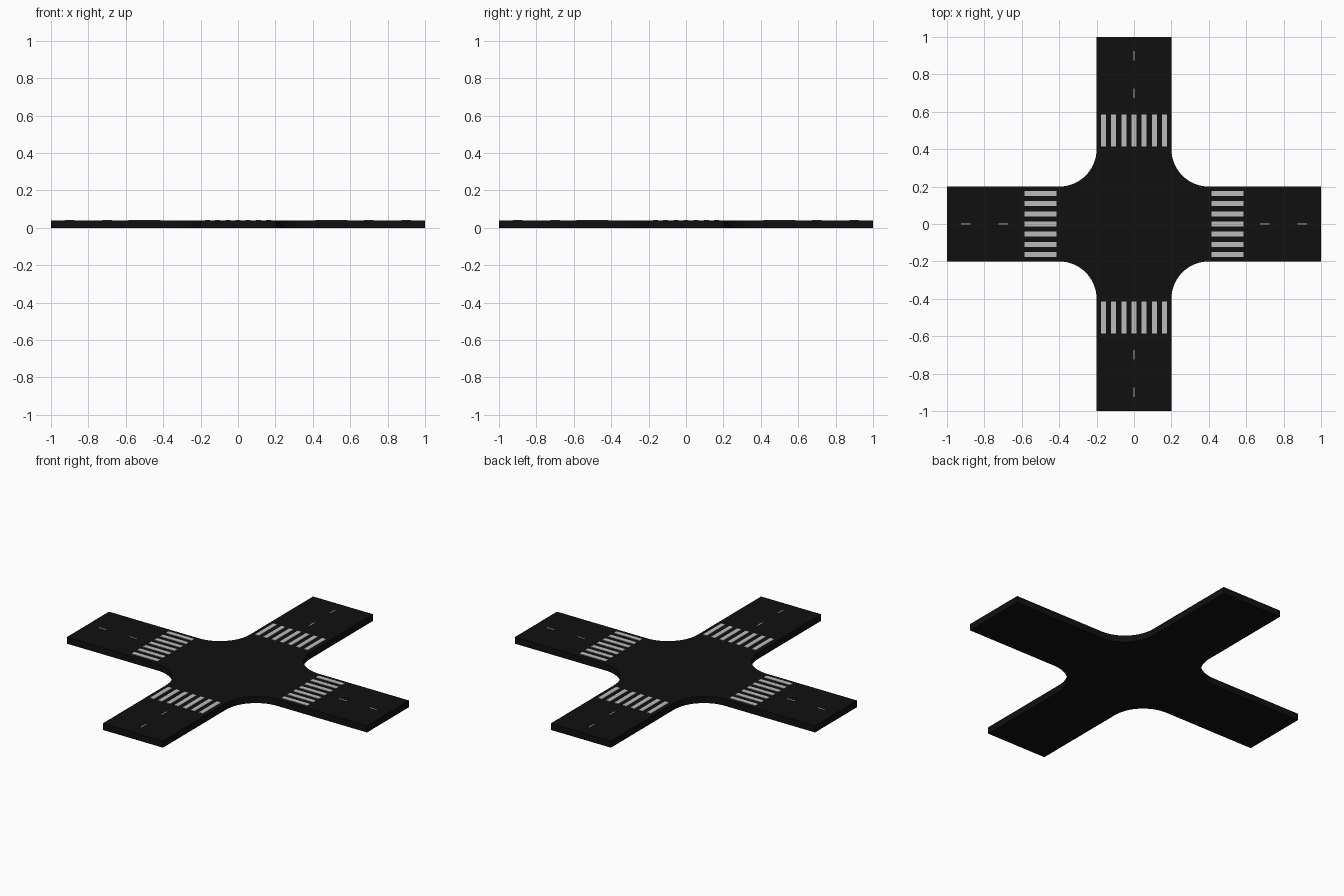
import bpy, bmesh, math
from mathutils import Matrix, Vector

if "Cube" in bpy.data.objects:
    bpy.data.objects.remove(bpy.data.objects["Cube"])

H, HALF, R, C = 0.04, 0.2, 0.2, 0.4   # slab height, half road width, corner radius and centre


def material(name, v):
    m = bpy.data.materials.new(name)
    m.diffuse_color = (v, v, v, 1)
    m.use_nodes = True
    m.node_tree.nodes["Principled BSDF"].inputs["Base Color"].default_value = m.diffuse_color
    return m


def finish(name, bm, mat):
    bmesh.ops.recalc_face_normals(bm, faces=bm.faces)
    me = bpy.data.meshes.new(name)
    bm.to_mesh(me)
    bm.free()
    me.materials.append(mat)
    ob = bpy.data.objects.new(name, me)
    bpy.context.collection.objects.link(ob)
    return ob


asphalt = material("asphalt", 0.005)
paint = material("paint", 0.5)

# Road slab: one quarter outline (arm end plus rounded inner corner), turned four times
quarter = [(1, -HALF), (1, HALF)]
for i in range(17):
    a = math.radians(270 - 90 * i / 16)
    quarter.append((C + R * math.cos(a), C + R * math.sin(a)))
bm = bmesh.new()
ring = []
for k in range(4):
    rot = Matrix.Rotation(k * math.pi / 2, 3, 'Z')
    ring += [bm.verts.new(rot @ Vector((x, y, 0))) for x, y in quarter]
base = bm.faces.new(ring)
top = bmesh.ops.extrude_face_region(bm, geom=[base], use_keep_orig=True)
bmesh.ops.translate(bm, verts=[v for v in top["geom"] if isinstance(v, bmesh.types.BMVert)],
                    vec=(0, 0, H))
road = finish("road", bm, asphalt)
bpy.context.view_layer.objects.active = road
road.select_set(True)
bpy.ops.object.shade_smooth_by_angle(angle=math.radians(30))


# Painted markings: thin boxes (x, y, length, width) repeated on all four arms
def markings(name, boxes, rise):
    bm = bmesh.new()
    for k in range(4):
        rot = Matrix.Rotation(k * math.pi / 2, 4, 'Z')
        for x, y, sx, sy in boxes:
            m = rot @ Matrix.Translation((x, y, H)) @ Matrix.Diagonal((sx, sy, 2 * rise, 1))
            bmesh.ops.create_cube(bm, size=1, matrix=m)
    return finish(name, bm, paint)


markings("crosswalk_stripes", [(0.5, (i - 3) * 0.0543, 0.173, 0.027) for i in range(7)], 0.002)
markings("centre_dashes", [(0.7, 0, 0.05, 0.006), (0.9, 0, 0.05, 0.006)], 0.001)
